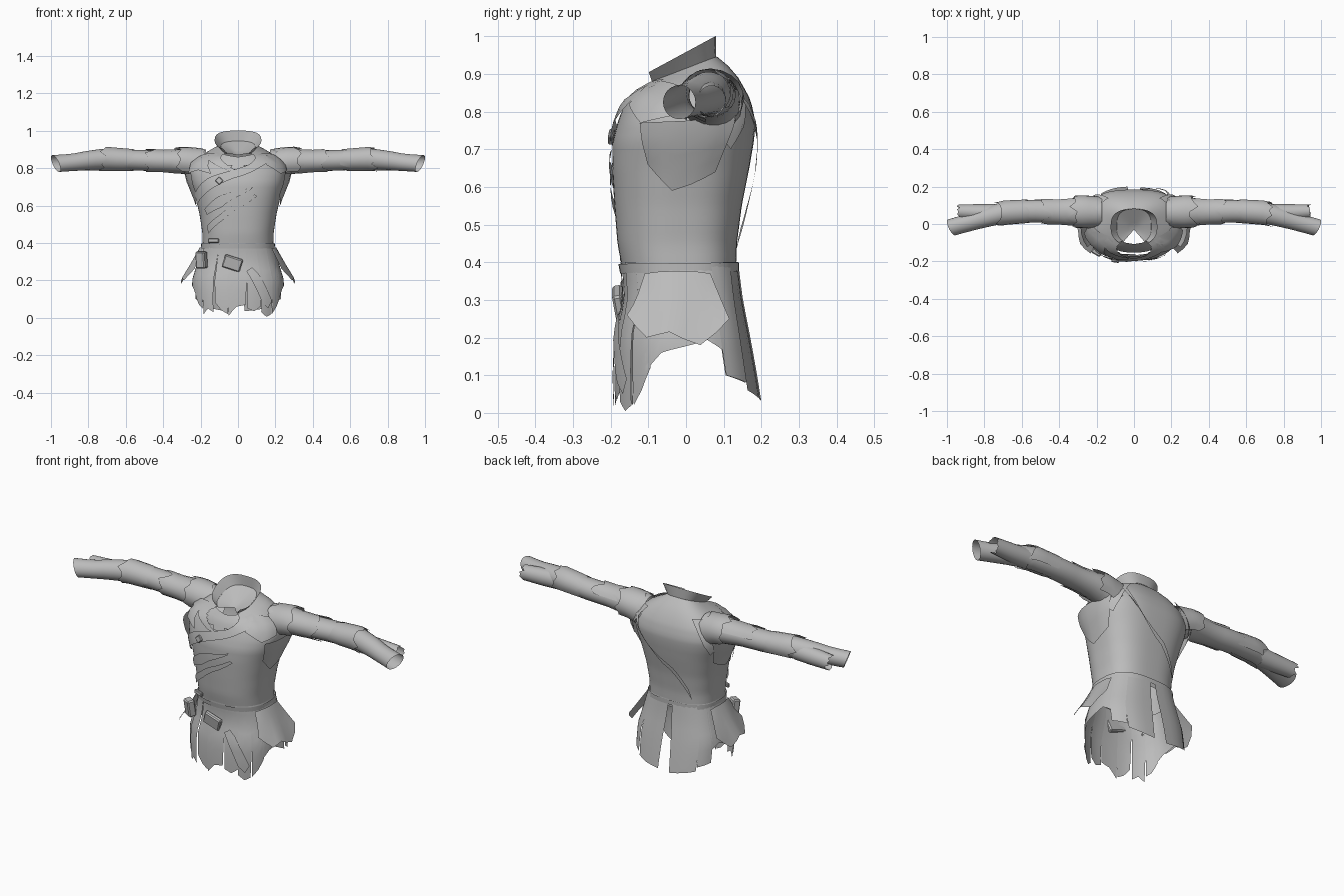
import bpy, bmesh, math, random
from mathutils import Vector

random.seed(4)
cube = bpy.data.objects.get("Cube")
if cube:
    bpy.data.objects.remove(cube)

cloth = bpy.data.materials.new("grey cloth")
cloth.use_nodes = True
grey = (0.5, 0.5, 0.5, 1)
cloth.diffuse_color = grey
cloth.node_tree.nodes["Principled BSDF"].inputs["Base Color"].default_value = grey


def finish(name, bm, angle=35):
    mesh = bpy.data.meshes.new(name)
    bm.to_mesh(mesh)
    bm.free()
    ob = bpy.data.objects.new(name, mesh)
    bpy.context.collection.objects.link(ob)
    mesh.materials.append(cloth)
    bpy.ops.object.select_all(action='DESELECT')
    ob.select_set(True)
    bpy.context.view_layer.objects.active = ob
    bpy.ops.object.shade_smooth_by_angle(angle=math.radians(angle))
    return ob


def grid(name, point, nu, nv, skip=None, flip=False):
    """Sheet of nu x nv quads, point(u, v) with u and v from 0 to 1."""
    bm = bmesh.new()
    vs = [[bm.verts.new(point(i / nu, j / nv)) for i in range(nu + 1)] for j in range(nv + 1)]
    for j in range(nv):
        for i in range(nu):
            if skip and skip((i + .5) / nu, (j + .5) / nv):
                continue
            quad = [vs[j][i], vs[j][i + 1], vs[j + 1][i + 1], vs[j + 1][i]]
            bm.faces.new(quad[::-1] if flip else quad)
    bmesh.ops.remove_doubles(bm, verts=bm.verts, dist=0.0005)
    loose = [v for v in bm.verts if not v.link_faces]
    bmesh.ops.delete(bm, geom=loose, context='VERTS')
    return finish(name, bm)


def blend(rows, key):
    """Interpolate a table of rows by its first column."""
    for a, b in zip(rows, rows[1:]):
        if key <= b[0]:
            break
    f = max(0, min(1, (key - a[0]) / (b[0] - a[0])))
    return [p + (q - p) * f for p, q in zip(a, b)]


def surf(rows, deg, z, off=0.0):
    """Point on a body shell; 0 degrees is the front, 90 the left."""
    _, rx, yf, yb, tilt = blend(rows, z)
    s, c = math.sin(math.radians(deg)), math.cos(math.radians(deg))
    power = .85 if c > 0 else .72
    x = (rx + off) * math.copysign(abs(s) ** power, s)
    y = (yf + yb) / 2 - ((yb - yf) / 2 + off) * math.copysign(abs(c) ** power, c)
    return Vector((x, y, z + tilt * y))


def along(pts, u):
    n = len(pts) - 1
    k = min(int(u * n), n - 1)
    f = u * n - k
    return [p + (q - p) * f for p, q in zip(pts[k], pts[k + 1])]


def patch(name, rows, low, high, off=.008, nu=8, nv=4, flare=0.0):
    """Cloth between two (degrees, height) lines laid on a shell."""
    def point(u, v):
        a, b = along(low, u), along(high, u)
        d, z = (p + (q - p) * v for p, q in zip(a, b))
        return surf(rows, d, z, off + flare * (1 - v))
    return grid(name, point, nu, nv)


def both_sides(name, rows, low, high, **options):
    """A left patch and its mirrored right partner."""
    patch("left_" + name, rows, low, high, **options)
    low, high = ([(-d, z) for d, z in line[::-1]] for line in (low, high))
    patch("right_" + name, rows, low, high, **options)


# Torso shell with a V neck: height, half width, front, back, tilt
torso = [(.36, .188, -.165, .132, 0), (.45, .19, -.182, .135, 0), (.55, .205, -.19, .148, 0),
         (.65, .228, -.196, .168, 0), (.72, .25, -.195, .18, 0), (.77, .258, -.182, .185, 0),
         (.83, .24, -.16, .172, 0), (.88, .175, -.132, .135, .12), (.915, .092, -.108, .082, .38)]
grid("torso", lambda u, v: surf(torso, u * 360 - 180, .36 + .555 * v), 72, 28,
     skip=lambda u, v: v > .78 and abs(u - .5) < (v - .765) * .5)

# Standing collar, tilted up toward the back, with folded lapels below it
collar = [(.908, .088, -.104, .08, .38), (.958, .125, -.115, .08, .54)]
grid("collar", lambda u, v: surf(collar, 36 + u * 288, .908 + .05 * v), 32, 2)
both_sides("lapel", torso, [(0, .782), (10, .79), (26, .82)],
           [(38, .915), (52, .912), (68, .905)], off=.008, nu=6, nv=6)

# Undershirt closing the neck
patch("undershirt_front", torso, [(-16, .775), (0, .765), (16, .775)],
      [(-60, .905), (0, .87), (60, .905)], -.03, 8, 6)


def neck_point(u, v):
    return surf(torso, u * 360 - 180, .915).lerp(Vector((0, -.03, .87)), v)


grid("undershirt_neck", neck_point, 32, 3, skip=lambda u, v: abs(u - .5) < .1)

# Sleeves: reach, centre y, centre z, half depth, half height
sleeve = [(.17, .062, .81, .08, .09), (.27, .066, .835, .078, .069), (.4, .066, .838, .064, .056),
          (.55, .07, .843, .06, .055), (.7, .06, .85, .058, .056), (.8, .036, .842, .054, .052),
          (.9, .006, .83, .046, .045), (1.0, -.018, .825, .043, .045)]


def tube(name, side, rows, x0, x1, off=0, jag=0, nu=20, nv=14, arc=(0, 1), slant=0):
    ends = [random.uniform(-jag, jag) for _ in range(nu)]
    starts = [random.uniform(-jag, jag) for _ in range(nu)]

    def point(u, v):
        k = round(u * nu) % nu
        t = 2 * math.pi * (arc[0] + (arc[1] - arc[0]) * u)
        x = x0 + (x1 - x0) * v + ends[k] * v ** 4 + starts[k] * (1 - v) ** 4
        _, cy, cz, ry, rz = blend(rows, x)
        x -= slant * v ** 6 * (math.sqrt(2) - math.sin(t) - math.cos(t))
        grow = off * (.4 + .6 * v)
        return Vector((side * x, cy + (ry + grow) * math.cos(t), cz + (rz + grow) * math.sin(t)))
    return grid(name, point, nu, nv, flip=side < 0)


# Straight torn wrap hanging behind each wrist
wrap = [(.72, .055, .838, .052, .05), (.82, .062, .832, .044, .046), (.95, .068, .828, .037, .04)]
for side, word in ((-1, "right"), (1, "left")):
    tube(word + "_sleeve", side, sleeve, .17, 1.0, nu=24, slant=.018)
    tube(word + "_shoulder_cap", side, sleeve, .19, .32, .013, .025, 14, 5, (-.12, .62))
    tube(word + "_upper_arm_tear", side, sleeve, .33, .47, .007, .03, 12, 4, (.05, .72))
    tube(word + "_elbow_wrap", side, sleeve, .57, .73, .009, .025, 14, 4, (-.1, .75))
    tube(word + "_forearm_wrap", side, wrap, .72, .935, 0, .014, 16, 5, (-.38, .4))

# Torn cloth spreading from the ribs up to the armpits and shoulder blades
both_sides("armpit_tear", torso, [(66, .66), (86, .59), (112, .64)],
           [(58, .77), (88, .775), (122, .79)], off=.03, nu=6, nv=4, flare=-.022)
both_sides("shoulder_blade_tear", torso, [(112, .73), (122, .70), (134, .76)],
           [(108, .85), (124, .87), (146, .87)], off=.016, nu=6, nv=4)

# Skirt panels: start angle, end angle, then the hem heights across
skirt = [(0, .238, -.19, .202, 0), (.1, .246, -.192, .186, 0), (.2, .246, -.188, .168, 0),
         (.3, .216, -.165, .148, 0), (.41, .188, -.172, .134, 0)]
panels = [(-66, -47, (.12, .07, .05)), (-47, -28, (.02, .05, .03)), (-27, -9, (.08, .04, .02)),
          (-10, 8, (.01, .06, .07)), (8, 27, (.05, .035, .06)), (26, 45, (.03, .005, .02)),
          (45, 66, (.02, .06, .12)), (116, 143, (.10, .09, .08)), (141, 178, (.06, .045, .035)),
          (182, 220, (.03, .045, .06)), (218, 244, (.08, .09, .10))]
for n, (a, b, hem) in enumerate(panels):
    shrink = (b - a) * .05
    low = [(a + shrink + (b - a - 2 * shrink) * i / 2, z) for i, z in enumerate(hem)]
    high = [(a - 1, .4), ((a + b) / 2, .4), (b + 1, .4)]
    patch("skirt_panel_%d" % (n + 1), skirt, low, high, .003 * (n % 2), 4, 8)
both_sides("hip_panel", skirt, [(60, .11), (75, .16), (90, .175), (104, .195), (119, .165)],
           [(60, .4), (75, .4), (90, .4), (104, .4), (119, .4)], off=0, nu=8, nv=6)
both_sides("hip_flap", skirt, [(52, .26), (70, .2), (84, .215), (96, .18), (116, .25)],
           [(58, .37), (73, .375), (88, .375), (100, .375), (112, .37)],
           off=.008, nu=8, nv=4, flare=.05)

# Belt, shoulder strap front and back, and torn chest strips
patch("belt", torso, [(-180, .375), (0, .37), (180, .375)], [(-180, .40), (0, .395), (180, .40)],
      .008, 40, 1)
patch("front_strap", torso, [(-72, .60), (-30, .69), (8, .77), (48, .86)],
      [(-70, .66), (-32, .75), (-4, .79), (44, .89)], .012, 16, 2)
patch("back_strap", torso, [(145, .82), (165, .70), (185, .57), (212, .43)],
      [(128, .86), (148, .78), (178, .64), (206, .49)], .018, 16, 2)
patch("upper_chest_strip", torso, [(-48, .55), (-20, .59), (14, .69)],
      [(-52, .58), (-22, .65), (15, .70)], .008, 10, 2)
patch("lower_chest_strip", torso, [(-50, .45), (-20, .52), (22, .65)],
      [(-52, .49), (-24, .55), (18, .66)], .008, 10, 2)
patch("right_mantle", torso, [(-78, .77), (-50, .79), (-28, .77)],
      [(-85, .86), (-66, .90), (-48, .90)], .014, 8, 3)
patch("left_mantle", torso, [(32, .82), (55, .77), (82, .79)],
      [(48, .90), (64, .90), (85, .87)], .012, 8, 3)
patch("torn_skirt_strip", skirt, [(27, .08), (36, .05), (42, .09)],
      [(8, .25), (15, .27), (22, .24)], .01, 4, 6)


def box(name, loc, size, rot=(0, 0, 0), bevel=.006):
    bm = bmesh.new()
    bmesh.ops.create_cube(bm, size=1)
    bmesh.ops.scale(bm, vec=size, verts=bm.verts)
    bmesh.ops.bevel(bm, geom=bm.edges[:], offset=bevel, segments=1, affect='EDGES')
    ob = finish(name, bm, 20)
    ob.location, ob.rotation_euler = loc, [math.radians(r) for r in rot]


# Pouches and small fittings
box("right_hip_pouch", (-.195, -.142, .31), (.055, .04, .09), (8, 0, -30))
box("belt_pouch", (-.03, -.178, .292), (.1, .026, .07), (10, 18, 0))
box("strap_buckle", (-.1, -.198, .733), (.032, .014, .032), (-8, 45, -14), .003)
box("belt_buckle", (-.13, -.158, .412), (.06, .014, .022), (0, 0, -22), .003)
